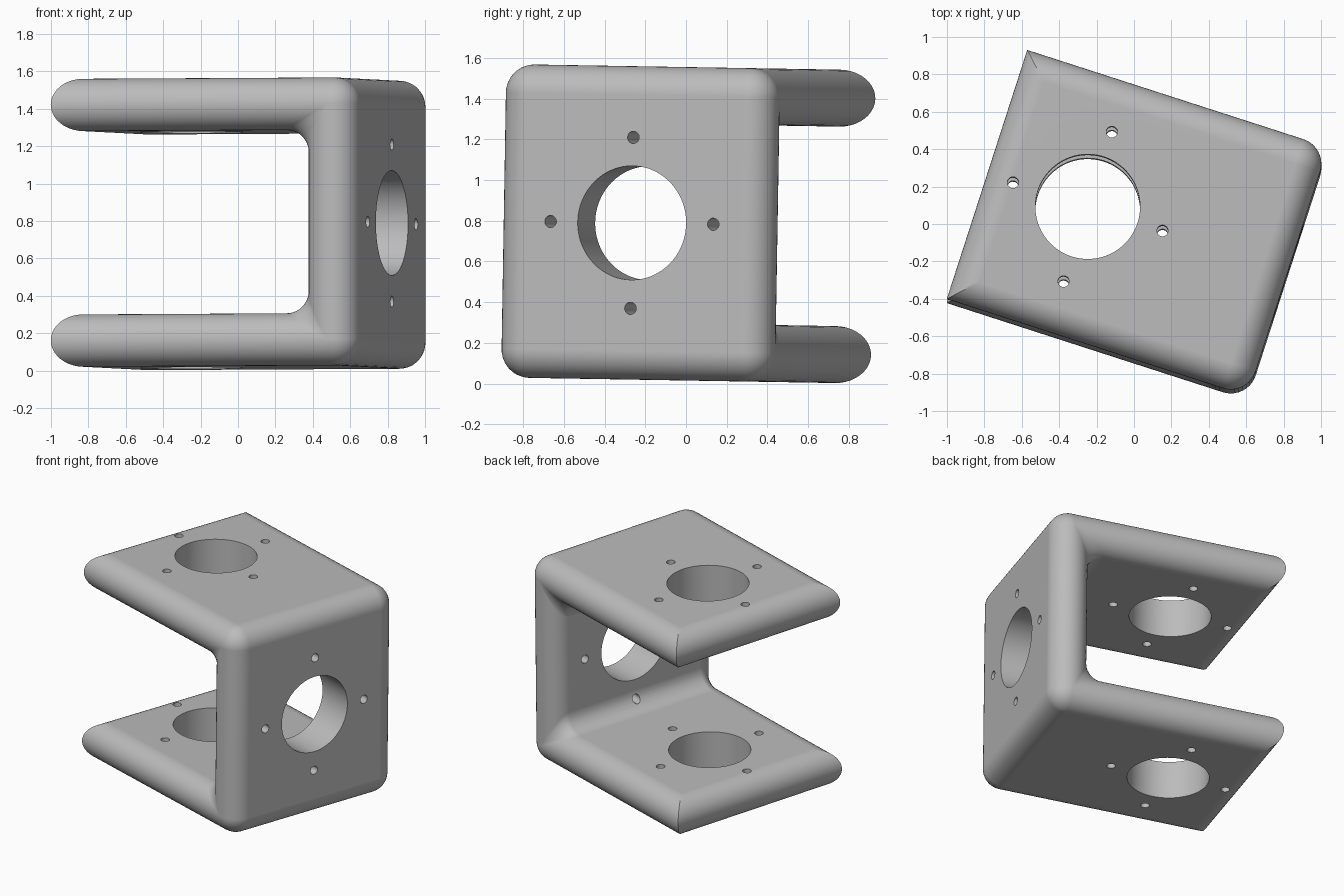
import bpy, bmesh
from math import sin, cos, pi, asin, acos, tan, sqrt, radians
from mathutils import Matrix, Vector

cube = bpy.data.objects.get("Cube")
if cube:
    bpy.data.objects.remove(cube)

R = 0.14          # half plate thickness and bullnose radius
FILLET = 0.13     # inside corner fillet
ARM = 0.63        # height of each arm's mid plane above the centre
WALL = 0.725      # mid plane of the upright wall
TIP = -0.826      # open end of the arms
SIDE = 0.56       # half width of the flat part
N = 10            # segments per quarter round


def section(h):
    """Closed C outline for a slice whose half thickness is h."""
    outer, inner = [], []
    reach = asin(min(1, h / R))
    for j in range(N + 1):
        a = reach * j / N
        u, z = TIP + R - R * cos(a), R * sin(a)
        outer.append((u, ARM + z))
        if j:
            inner.append((u, ARM - z))
    w = FILLET * tan(acos(1 - (h / R) ** 2) / 2)
    for j in range(N + 1):
        a = pi / 2 * j / N
        outer.append((WALL + h * sin(a), ARM + h * cos(a)))
        inner.append((WALL - h - w + w * sin(a), ARM - h - w + w * cos(a)))

    def flip(pts):
        return [(u, -z) for u, z in pts]
    return outer + flip(outer)[::-1] + flip(inner) + inner[::-1]


def finish(bm, name):
    mesh = bpy.data.meshes.new(name)
    bmesh.ops.recalc_face_normals(bm, faces=bm.faces)
    bm.to_mesh(mesh)
    bm.free()
    ob = bpy.data.objects.new(name, mesh)
    bpy.context.collection.objects.link(ob)
    return ob


# C-shaped bracket with rounded rims, skinned across its width
bm = bmesh.new()
angles = [pi / 2 * k / N for k in range(N + 1)]
slices = [(-SIDE - R * cos(a), R * sin(a)) for a in angles]
slices += [(-v, h) for v, h in slices[::-1]]
rings = [[bm.verts.new((u, v, z)) for u, z in section(h)] for v, h in slices]
for a, b in zip(rings, rings[1:]):
    for i in range(len(a)):
        j = (i + 1) % len(a)
        bm.faces.new((a[i], a[j], b[j], b[i]))
bmesh.ops.remove_doubles(bm, verts=bm.verts, dist=1e-5)
bracket = finish(bm, "bracket")


# Bore and four screw holes as one cutter
def hole_cutter(name, matrix, depth):
    bm = bmesh.new()
    spots = [(0, 0, 0.28, 96)]
    spots += [(0.42 * cos(k * pi / 2), 0.42 * sin(k * pi / 2), 0.03, 32) for k in range(4)]
    for x, y, r, seg in spots:
        bmesh.ops.create_cone(bm, cap_ends=True, segments=seg, radius1=r, radius2=r,
                              depth=depth, matrix=matrix @ Matrix.Translation((x, y, 0)))
    ob = finish(bm, name)
    ob.hide_render = True
    return ob


cutters = [
    hole_cutter("arm_hole_cutter", Matrix.Translation((-0.26, 0, 0)), 3),
    hole_cutter("wall_hole_cutter",
                Matrix.Translation((WALL, 0, 0)) @ Matrix.Rotation(pi / 2, 4, 'Y'), 0.6),
]
bpy.ops.object.select_all(action='DESELECT')
bpy.context.view_layer.objects.active = bracket
bracket.select_set(True)
for c in cutters:
    mod = bracket.modifiers.new("holes", 'BOOLEAN')
    mod.operation, mod.solver, mod.object = 'DIFFERENCE', 'EXACT', c
    bpy.ops.object.modifier_apply(modifier=mod.name)
    bpy.data.objects.remove(c)

# Plain grey finish
grey = bpy.data.materials.new("light_grey")
grey.use_nodes = True
colour = (0.5, 0.5, 0.5, 1)
grey.diffuse_color = colour
grey.node_tree.nodes["Principled BSDF"].inputs["Base Color"].default_value = colour
bracket.data.materials.clear()
bracket.data.materials.append(grey)

# Smooth rounds, crisp hole rims and mitred corners
bpy.ops.object.shade_smooth_by_angle(angle=radians(30))
weighted = bracket.modifiers.new("even_shading", 'WEIGHTED_NORMAL')
weighted.keep_sharp = True

# Stand it turned and very slightly leaning
bracket.matrix_world = (Matrix.Translation((0, 0, 0.785)) @ Matrix.Rotation(-0.0168, 4, 'X')
                        @ Matrix.Rotation(radians(-17.9), 4, 'Z'))
